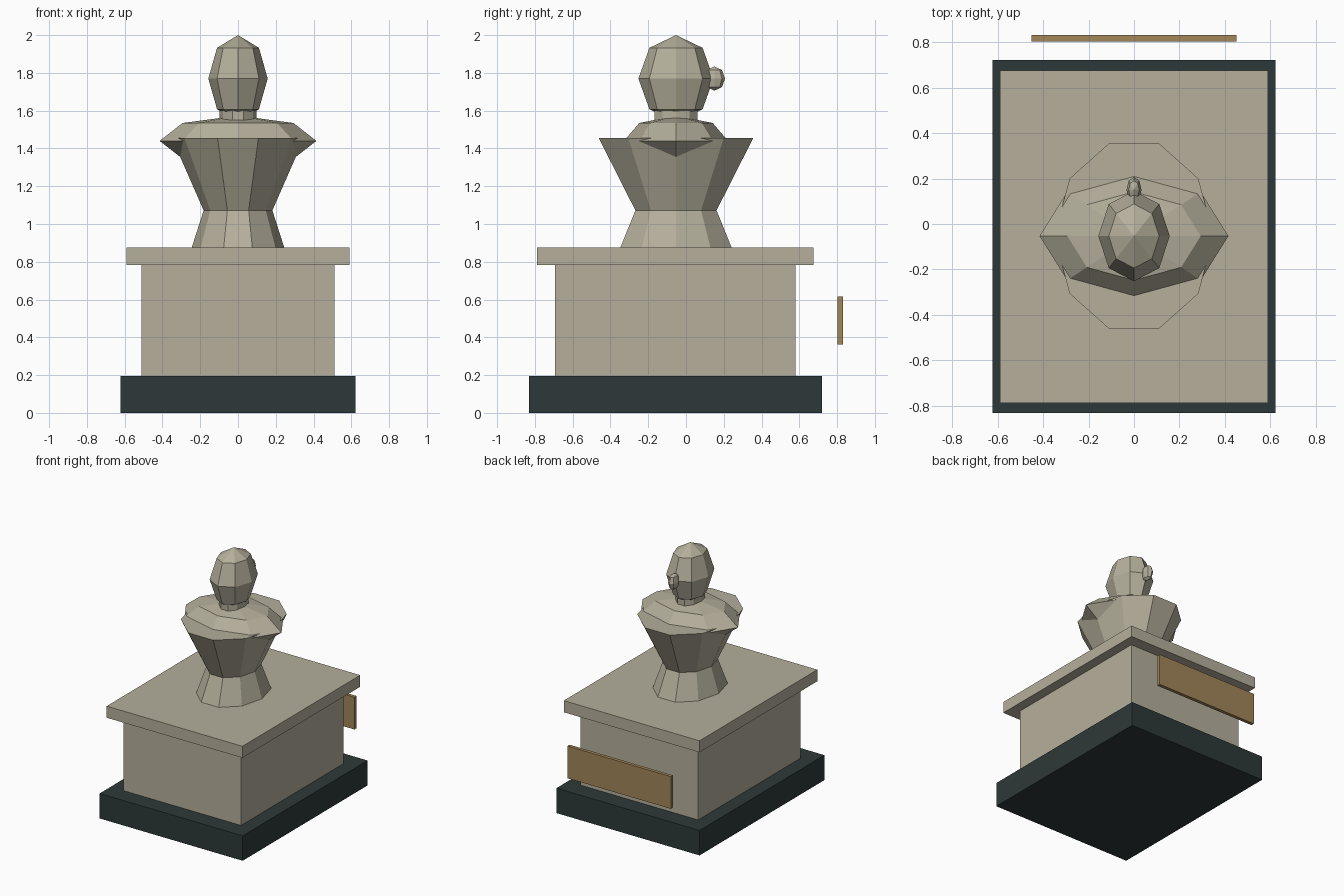
import bpy, bmesh, math
from mathutils import Matrix, Vector

if "Cube" in bpy.data.objects:
    bpy.data.objects.remove(bpy.data.objects["Cube"])

CY = -0.053  # centre line of the bust


def material(name, rgb):
    m = bpy.data.materials.new(name)
    m.diffuse_color = (*rgb, 1)
    m.use_nodes = True
    m.node_tree.nodes["Principled BSDF"].inputs["Base Color"].default_value = m.diffuse_color
    return m


stone = material("stone", (0.46, 0.43, 0.33))
dark = material("dark_stone", (0.027, 0.04, 0.04))
bronze = material("bronze", (0.36, 0.24, 0.1))


def finish(name, bm, mat):
    bmesh.ops.recalc_face_normals(bm, faces=bm.faces)
    me = bpy.data.meshes.new(name)
    bm.to_mesh(me)
    bm.free()
    me.materials.append(mat)
    bpy.context.collection.objects.link(bpy.data.objects.new(name, me))


def box(name, hx, y0, y1, z0, z1, mat):
    bm = bmesh.new()
    bmesh.ops.create_cube(bm, size=1)
    for v in bm.verts:
        v.co = Vector((v.co.x * 2 * hx, (y0 + y1) / 2 + v.co.y * (y1 - y0),
                       (z0 + z1) / 2 + v.co.z * (z1 - z0)))
    finish(name, bm, mat)


def ball(name, centre, radii):
    bm = bmesh.new()
    bmesh.ops.create_uvsphere(
        bm, u_segments=8, v_segments=4, radius=1,
        matrix=Matrix.Translation(centre) @ Matrix.Diagonal((*radii, 1)))
    finish(name, bm, stone)


def loft(name, rings, n=10):
    """Capped stack of elliptical rings given as (z, rx, ry)."""
    bm = bmesh.new()
    loops = [[bm.verts.new((rx * math.cos(2 * math.pi * i / n),
                            CY + ry * math.sin(2 * math.pi * i / n), z))
              for i in range(n)] for z, rx, ry in rings]
    for a, b in zip(loops, loops[1:]):
        for i in range(n):
            j = (i + 1) % n
            bm.faces.new((a[i], a[j], b[j], b[i]))
    bm.faces.new(loops[0])
    bm.faces.new(loops[-1])
    finish(name, bm, stone)


# Pedestal
box("plinth", 0.622, -0.83, 0.72, 0, 0.196, dark)
box("pedestal_block", 0.512, -0.693, 0.58, 0.196, 0.784, stone)
box("pedestal_cap", 0.59, -0.788, 0.675, 0.784, 0.875, stone)
box("plaque", 0.45, 0.803, 0.83, 0.362, 0.615, bronze)

# Bust
loft("torso", [(0.875, 0.245, 0.31), (1.072, 0.182, 0.226), (1.455, 0.35, 0.43)])
ball("shoulders", (0, CY, 1.44), (0.415, 0.275, 0.134))
loft("neck", [(1.51, 0.097, 0.12), (1.615, 0.097, 0.12)])
ball("head", (0, CY, 1.77), (0.157, 0.199, 0.23))
ball("nose", (0, 0.15, 1.77), (0.033, 0.057, 0.064))
